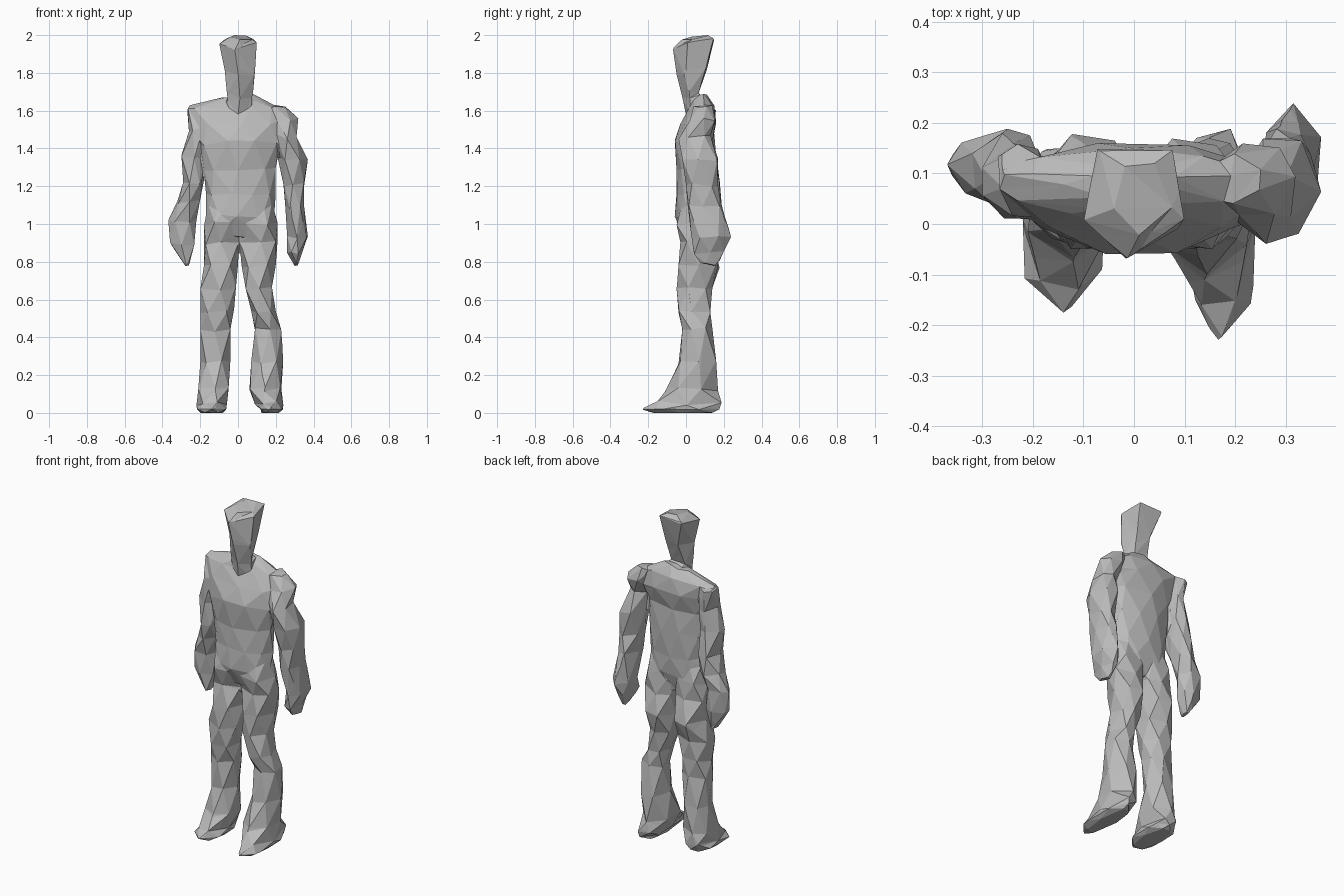
import bpy, bmesh, math, random
from mathutils import Vector

cube = bpy.data.objects.get("Cube")
if cube:
    bpy.data.objects.remove(cube, do_unlink=True)

random.seed(11)

# One plain material for the whole figure
grey = bpy.data.materials.new("stone_grey")
grey.use_nodes = True
colour = (0.5, 0.5, 0.5, 1)
grey.diffuse_color = colour
grey.node_tree.nodes["Principled BSDF"].inputs["Base Color"].default_value = colour

# All lofted parts gather here before they are fused into one body
body = bmesh.new()


def fit(value, low, high, start, end):
    """Map value from the range low..high to start..end."""
    return start + (value - low) / (high - low) * (end - start)


def ring_points(section, sides, turned, tilt):
    """An irregular polygon stretched to fill one rectangular section."""
    height, left, right, front, back = [number / 100 for number in section]
    step = math.tau / sides
    corners = []
    for index in range(sides):
        angle = (index + turned / 2 + random.uniform(-0.16, 0.16)) * step - math.pi / 2
        corners.append((math.cos(angle), math.sin(angle)))
    xs, ys = zip(*corners)
    wobble = 0 if height < 0.05 else 0.012
    points = []
    for x, y in corners:
        depth = fit(y, min(ys), max(ys), front, back)
        rise = tilt * depth + random.uniform(-wobble, wobble)
        points.append(Vector((fit(x, min(xs), max(xs), left, right), depth, height + rise)))
    return points


def faceted_loft(sections, sides, staggered=True, tilt=0):
    """Join stacked sections with triangles and close both ends."""
    rings = []
    for level, section in enumerate(sections):
        turned = level % 2 if staggered else 0
        rings.append([body.verts.new(p) for p in ring_points(section, sides, turned, tilt)])
    for level in range(len(rings) - 1):
        upper, lower = rings[level], rings[level + 1]
        for i in range(sides):
            j = (i + 1) % sides
            if level % 2:
                body.faces.new((upper[i], lower[i], lower[j]))
                body.faces.new((upper[i], lower[j], upper[j]))
            else:
                body.faces.new((upper[i], lower[i], upper[j]))
                body.faces.new((upper[j], lower[i], lower[j]))
    caps = [body.faces.new(rings[0]), body.faces.new(rings[-1])]
    bmesh.ops.triangulate(body, faces=caps)


# Sections are height, left, right, front and back edges in hundredths

# Wedge-shaped head with a ridge down the face, narrowing into the neck
faceted_loft([
    (198, -4, 7, -2, 12), (195, -10, 10, -7, 15), (180, -7, 9, -5, 11),
    (168, -6, 8, -2, 7), (158, -5, 6, 0, 7)], sides=5, staggered=False, tilt=0.15)

# Torso from the shoulder slope down to the hip joint
faceted_loft([
    (168, -8, 9, 4, 11), (162, -26, 22, 2, 15), (154, -25, 25, -3, 16),
    (143, -20, 22, -6, 14), (129, -18, 20, -5, 14), (115, -17, 20, -5, 14),
    (103, -17, 19, -6, 13), (93, -9, 11, -1, 10)], sides=9)

# Left arm, then right arm, each ending in a pointed mitten hand
faceted_loft([
    (162, 15, 25, 4, 14), (155, 17, 32, 2, 16), (146, 20, 31, -4, 13),
    (134, 21, 37, -2, 17), (121, 24, 35, 0, 17), (109, 25, 35, 1, 19),
    (93, 26, 37, 3, 24), (85, 26, 34, 4, 20), (78, 30, 32, 8, 17)], sides=6)
faceted_loft([
    (161, -27, -18, 5, 16), (149, -26, -16, 1, 15), (136, -30, -18, 1, 16),
    (122, -29, -18, 1, 18), (112, -32, -20, 3, 19), (102, -37, -22, 6, 17),
    (90, -36, -23, 6, 17), (78, -28, -26, 8, 14)], sides=6)

# Left leg, then right leg, growing out of the hips into pointed feet
faceted_loft([
    (112, 3, 18, -3, 11), (100, 1, 21, -5, 13), (90, 1, 21, -3, 14),
    (78, 2, 20, -4, 17), (66, 4, 18, -5, 14), (54, 7, 20, -4, 13),
    (44, 9, 23, -2, 14), (27, 7, 24, -4, 16), (12, 6, 23, -11, 17),
    (5, 9, 24, -16, 19), (2, 12, 24, -24, 18), (0, 12, 22, -18, 14)], sides=6)
faceted_loft([
    (112, -16, -2, -3, 11), (100, -18, 0, -5, 13), (90, -18, 0, -2, 14),
    (78, -18, 0, -4, 18), (66, -20, -1, -5, 14), (54, -20, -2, -3, 13),
    (44, -20, -4, -2, 13), (27, -20, -4, -2, 14), (12, -21, -5, -7, 15),
    (5, -22, -6, -13, 15), (2, -22, -6, -18, 15), (0, -20, -8, -14, 12)], sides=6)

# Fuse the parts into one skin and reduce it to broad irregular facets
bmesh.ops.recalc_face_normals(body, faces=body.faces[:])
mesh = bpy.data.meshes.new("standing_figure")
body.to_mesh(mesh)
body.free()
mesh.materials.append(grey)
figure = bpy.data.objects.new("standing_figure", mesh)
bpy.context.collection.objects.link(figure)
fuse = figure.modifiers.new("fuse_parts", "REMESH")
fuse.mode = "VOXEL"
fuse.voxel_size = 0.009
reduce = figure.modifiers.new("broad_facets", "DECIMATE")
reduce.ratio = 0.011
